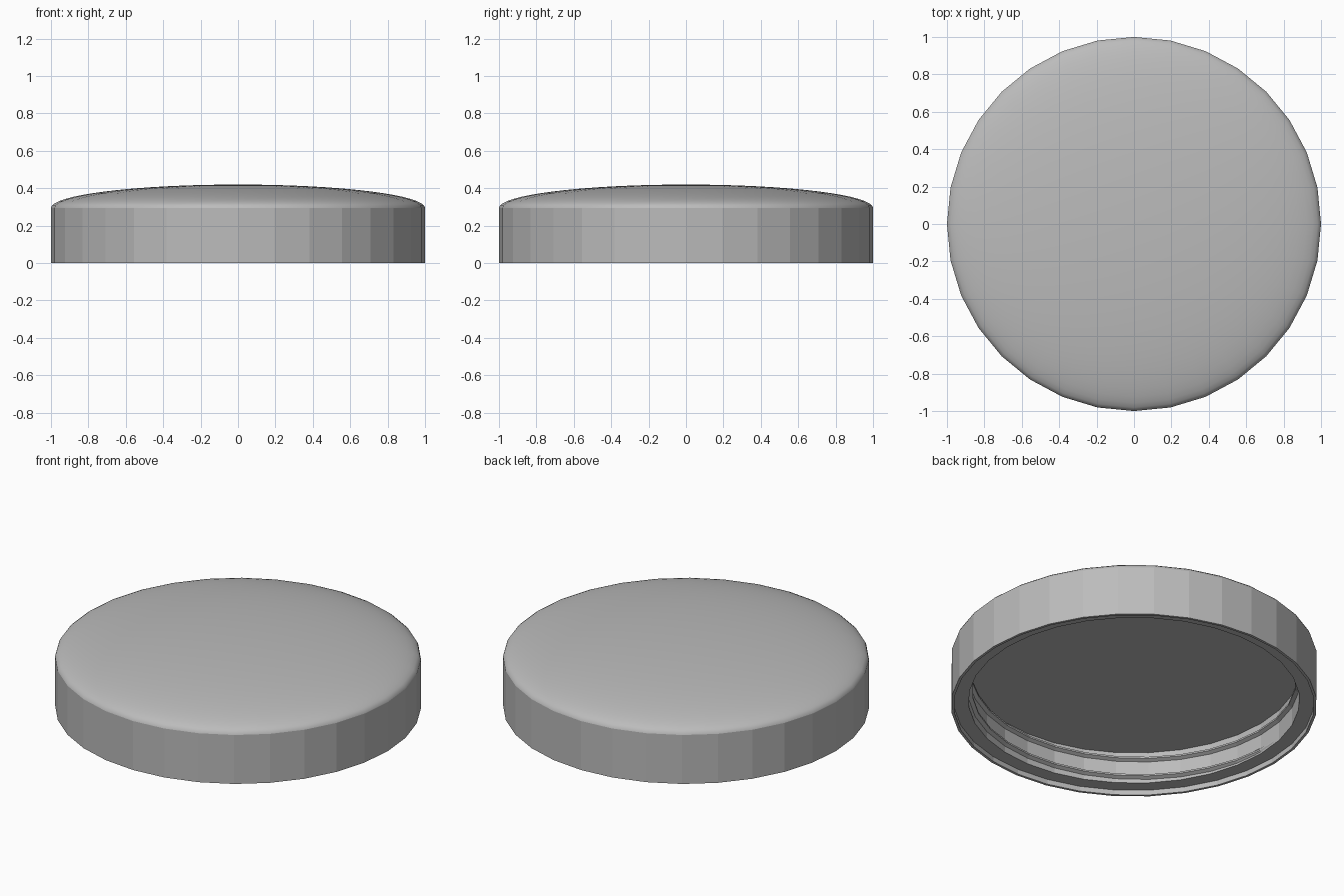
import bpy, bmesh, math

SIDES = 32

cube = bpy.data.objects.get("Cube")
if cube:
    bpy.data.objects.remove(cube, do_unlink=True)

grey = bpy.data.materials.new("plain grey")
grey.use_nodes = True
colour = (0.5, 0.5, 0.5, 1)
grey.diffuse_color = colour
grey.node_tree.nodes["Principled BSDF"].inputs["Base Color"].default_value = colour


def finish(bm, name):
    bmesh.ops.recalc_face_normals(bm, faces=bm.faces)
    mesh = bpy.data.meshes.new(name)
    bm.to_mesh(mesh)
    bm.free()
    mesh.materials.append(grey)
    obj = bpy.data.objects.new(name, mesh)
    bpy.context.collection.objects.link(obj)
    return obj


def polar(r, angle, z):
    return (r * math.cos(angle), r * math.sin(angle), z)


# Lid shell: domed top, faceted skirt, stepped rim and hollow, spun from one profile
WALL_TOP, TOP = 0.295, 0.42
dome = []
for i in range(1, 17):
    t = math.pi / 2 * (1 - i / 16)
    dome.append((math.cos(t), WALL_TOP + (TOP - WALL_TOP) * math.sin(t)))
profile = [(0, 0.22), (0.905, 0.22), (0.905, 0.03), (0.985, 0.03), (0.985, 0), (1, 0)]
profile += dome[::-1][:1] + dome[::-1][1:] + [(0, TOP)]

bm = bmesh.new()
rings = []
for r, z in profile:
    if r < 0.001:
        rings.append([bm.verts.new((0, 0, z))] * SIDES)
    else:
        rings.append([bm.verts.new(polar(r, math.tau * k / SIDES, z)) for k in range(SIDES)])
for low, high in zip(rings, rings[1:]):
    for k in range(SIDES):
        n = (k + 1) % SIDES
        corners = list(dict.fromkeys([low[k], low[n], high[n], high[k]]))
        if len(corners) > 2:
            bm.faces.new(corners)
for f in bm.faces:
    f.smooth = f.calc_center_median().z > WALL_TOP
# Crisp line between skirt and dome
for e in bm.edges:
    if len({f.smooth for f in e.link_faces}) > 1:
        e.smooth = False
finish(bm, "lid_shell")

# Screw thread: a tapered rib winding up the inside of the skirt
PITCH, STEPS = 0.11, 47
START = math.tau * -17 / SIDES
bm = bmesh.new()
previous = None
for s in range(STEPS + 1):
    angle = START + math.tau * s / SIDES
    z = 0.05 + PITCH * s / SIDES
    grow = min(1, s / 3, (STEPS - s) / 3)
    crest = 0.907 - 0.023 * grow
    section = [bm.verts.new(polar(r, angle, z + dz)) for r, dz in
               ((0.91, -0.018), (crest, -0.005), (crest, 0.005), (0.91, 0.018))]
    if previous:
        for a in range(4):
            b = (a + 1) % 4
            bm.faces.new((previous[a], previous[b], section[b], section[a]))
    else:
        bm.faces.new(section)
    previous = section
bm.faces.new(previous)
finish(bm, "screw_thread")
